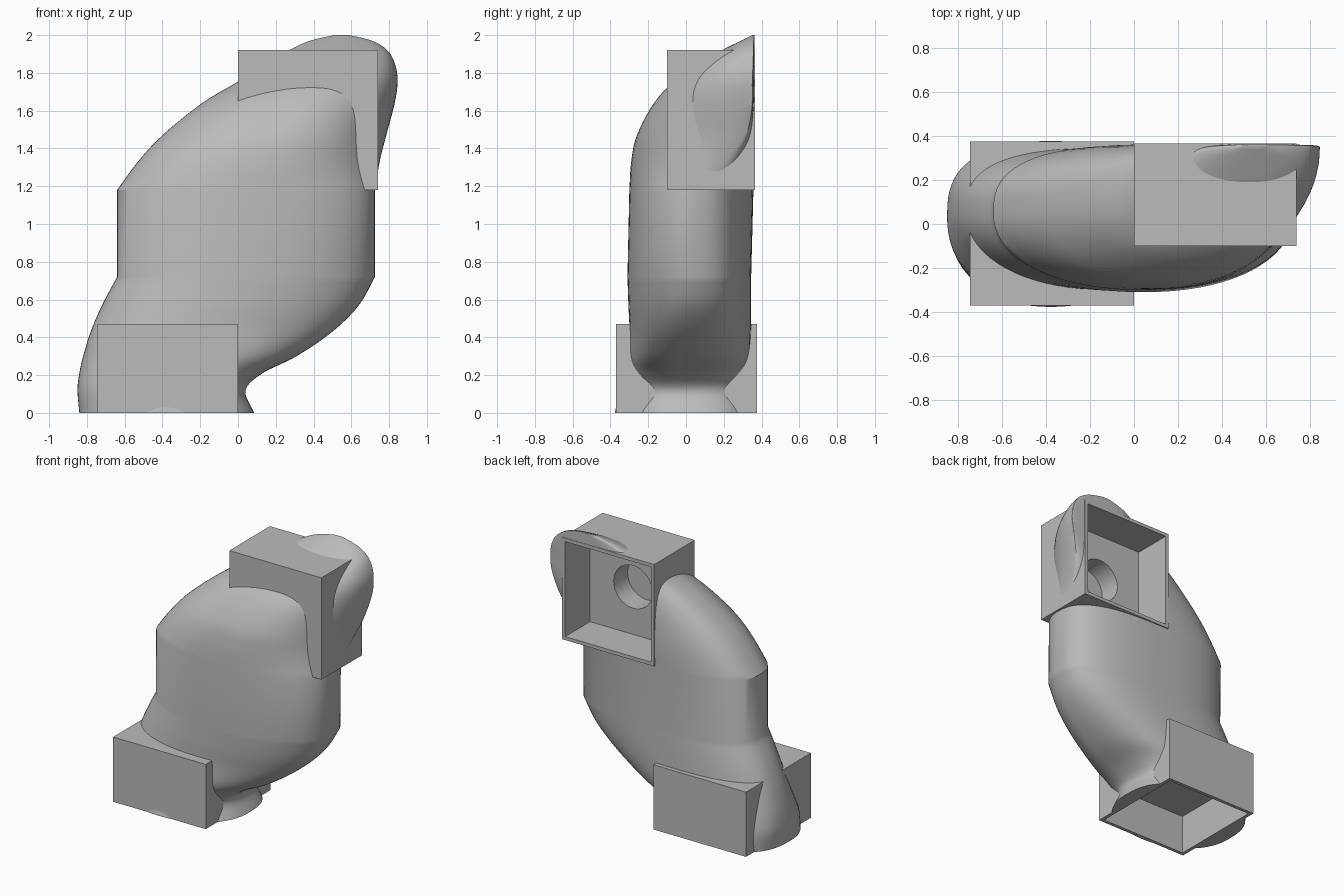
import bpy, bmesh, math
from mathutils import Vector

default = bpy.data.objects.get("Cube")
if default:
    bpy.data.objects.remove(default, do_unlink=True)

grey = bpy.data.materials.new("plain grey")
grey.use_nodes = True
grey.diffuse_color = (0.5, 0.5, 0.5, 1)
grey.node_tree.nodes["Principled BSDF"].inputs["Base Color"].default_value = (0.5, 0.5, 0.5, 1)

SEGMENTS = 72
STEPS = 5

# Sections: height, left x, right x, front y, back y, widest y at left, widest y at right
LOWER = [
    (0.00, -.84, .085, -.377, .377, .00, .00),
    (0.12, -.85, .04, -.35, .36, .03, -.01),
    (0.21, -.84, .13, -.33, .35, .05, -.04),
    (0.30, -.82, .31, -.315, .345, .06, -.04),
    (0.43, -.78, .50, -.30, .345, .06, -.02),
    (0.57, -.72, .64, -.305, .345, .06, .02),
    (0.72, -.64, .725, -.31, .345, .05, .05),
]
UPPER = [
    (1.18, -.64, .725, -.30, .357, .05, .05),
    (1.33, -.53, .75, -.29, .362, .06, .20),
    (1.47, -.40, .785, -.26, .362, .08, .31),
    (1.64, -.19, .83, -.17, .362, .12, .35),
    (1.76, .01, .845, -.06, .362, .19, .35),
    (1.85, .14, .83, .06, .362, .26, .355),
    (1.92, .27, .79, .19, .362, .31, .355),
    (1.97, .38, .71, .29, .362, .34, .358),
    (2.00, .51, .59, .35, .362, .355, .36),
]


def smooth_sections(rows):
    """Spline through the sections of one loft."""
    rows = [Vector(r) for r in rows]
    result = []
    for i in range(len(rows) - 1):
        a, b = rows[i], rows[i + 1]
        before = rows[i - 1] if i else a * 2 - b
        after = rows[i + 2] if i + 2 < len(rows) else b * 2 - a
        for k in range(STEPS):
            t = k / STEPS
            result.append(a + (b - before) * (t * .5) * (1 - t) ** 2
                          + (b - a) * (t * t * (3 - 2 * t))
                          - (after - a) * (.5 * t * t * (1 - t)))
    return result + [rows[-1]]


def power(value, exponent):
    return math.copysign(abs(value) ** exponent, value)


def section_ring(bm, section):
    """Rounded section whose front and back halves differ."""
    z, left, right, front, back, wide_left, wide_right = section
    ring = []
    for i in range(SEGMENTS):
        angle = math.tau * i / SEGMENTS
        c, s = math.cos(angle), math.sin(angle)
        n = 2.7 if s > 0 else 2.15
        x = (left + right) / 2 + (right - left) / 2 * power(c, 2 / n)
        wide = wide_right if c > 0 else wide_left
        edge = back if s > 0 else front
        y = wide + (edge - wide) * abs(s) ** (2 / n)
        ring.append(bm.verts.new((x, y, z)))
    return ring


def finish(name, bm):
    bmesh.ops.recalc_face_normals(bm, faces=bm.faces)
    mesh = bpy.data.meshes.new(name)
    bm.to_mesh(mesh)
    bm.free()
    obj = bpy.data.objects.new(name, mesh)
    bpy.context.collection.objects.link(obj)
    mesh.materials.append(grey)
    return obj


def box(name, low, high):
    bm = bmesh.new()
    bmesh.ops.create_cube(bm, size=1)
    for v in bm.verts:
        v.co = [l + (h - l) * (c + .5) for l, h, c in zip(low, high, v.co)]
    return finish(name, bm)


def bore(name, start, end, radius):
    start, end = Vector(start), Vector(end)
    axis = end - start
    bm = bmesh.new()
    bmesh.ops.create_cone(bm, cap_ends=True, segments=48, radius1=radius,
                          radius2=radius, depth=axis.length)
    turn = axis.to_track_quat('Z', 'Y')
    for v in bm.verts:
        v.co = turn @ v.co + (start + end) / 2
    return finish(name, bm)


def activate(obj):
    bpy.ops.object.select_all(action='DESELECT')
    obj.select_set(True)
    bpy.context.view_layer.objects.active = obj


def cut(obj, cutters):
    activate(obj)
    for cutter in cutters:
        mod = obj.modifiers.new("cut", 'BOOLEAN')
        mod.operation = 'DIFFERENCE'
        mod.solver = 'EXACT'
        mod.object = cutter
        bpy.ops.object.modifier_apply(modifier=mod.name)
    bpy.ops.object.shade_smooth_by_angle(angle=math.radians(30))


# Curved arm body, lofted from the foot up to the rear flange
bm = bmesh.new()
rings = [section_ring(bm, s) for s in smooth_sections(LOWER) + smooth_sections(UPPER)]
for low, high in zip(rings, rings[1:]):
    for i in range(SEGMENTS):
        j = (i + 1) % SEGMENTS
        bm.faces.new((low[i], low[j], high[j], high[i]))
bm.faces.new(rings[0])
bm.faces.new(rings[-1])
arm_body = finish("arm_body", bm)

# Motor housings at the two joints
lower_housing = box("lower_housing", (-.745, -.37, 0), (0, .375, .47))
upper_housing = box("upper_housing", (0, -.10, 1.18), (.74, .365, 1.92))

# Pockets and shaft holes
cutters = [
    box("lower_pocket", (-.72, -.345, -.1), (-.025, .35, .285)),
    bore("lower_shaft_hole", (-.372, 0, .2), (-.372, 0, .44), .155),
    box("upper_pocket", (.025, .08, 1.205), (.715, .5, 1.895)),
    bore("upper_shaft_hole", (.37, .2, 1.55), (.37, -.08, 1.55), .155),
]
cut(arm_body, cutters)
cut(lower_housing, cutters[:2])
cut(upper_housing, cutters[2:])
for cutter in cutters:
    bpy.data.objects.remove(cutter, do_unlink=True)
